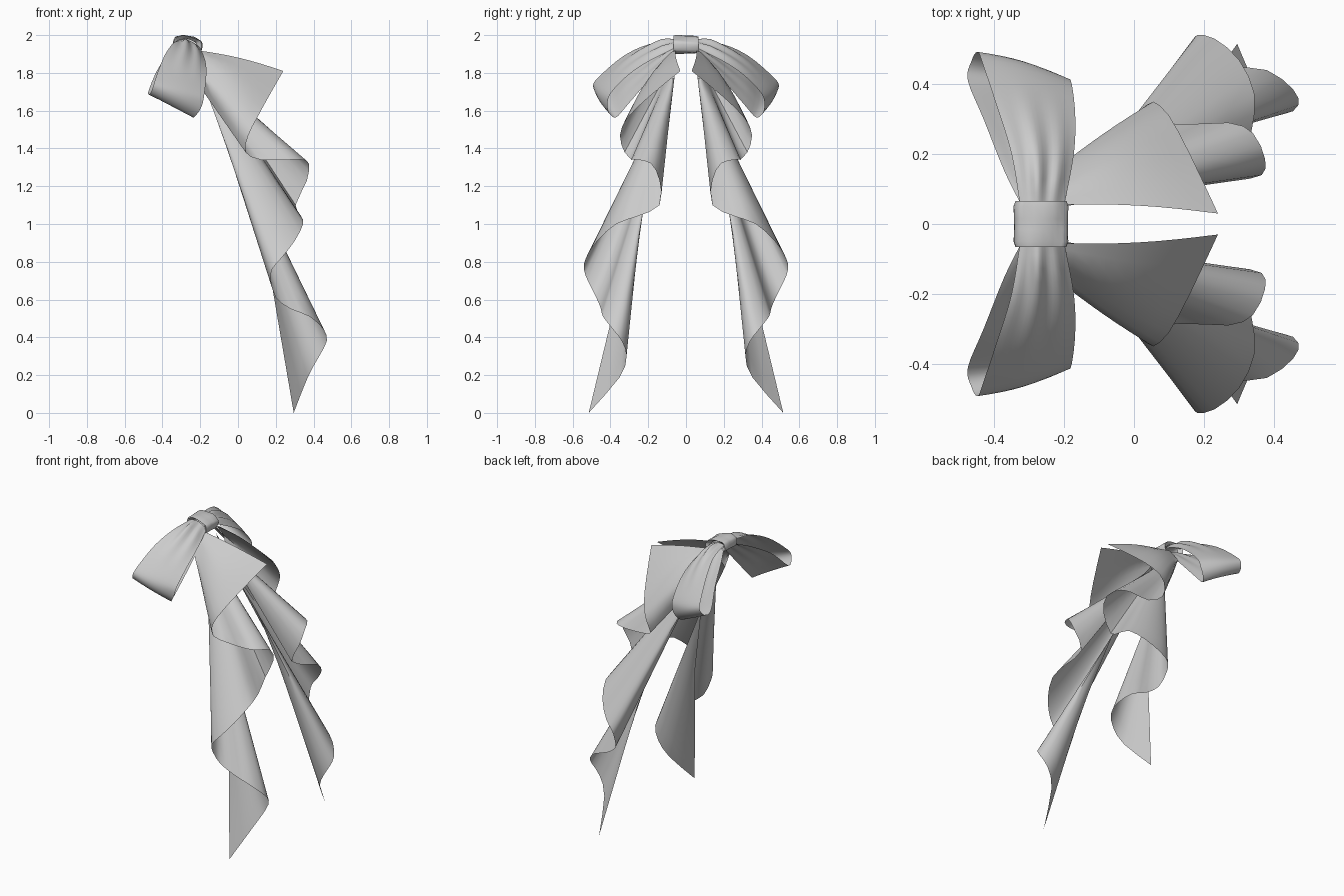
import bpy, math
from mathutils import Vector

if "Cube" in bpy.data.objects:
    bpy.data.objects.remove(bpy.data.objects["Cube"])


def spline(points, sub):
    """Catmull-Rom curve through the points."""
    p = [Vector(q) for q in points]
    p = [2 * p[0] - p[1]] + p + [2 * p[-1] - p[-2]]
    out = []
    for i in range(1, len(p) - 2):
        a, b, c, d = p[i - 1:i + 3]
        for k in range(sub):
            t = k / sub
            out.append(0.5 * (2 * b + (c - a) * t + (2 * a - 5 * b + 4 * c - d) * t * t
                              + (3 * b - a - 3 * c + d) * t ** 3))
    return out + [p[-2]]


def grid_object(name, rows, mirror=True, wrap=False):
    """Smooth sheet from rows of points, optionally mirrored across y."""
    n = len(rows[0])
    verts = [v for r in rows for v in r]
    faces = []
    for i in range(len(rows) - 1):
        for j in range(n if wrap else n - 1):
            k = (j + 1) % n
            faces.append((i * n + j, i * n + k, (i + 1) * n + k, (i + 1) * n + j))
    me = bpy.data.meshes.new(name)
    me.from_pydata(verts, [], faces)
    ob = bpy.data.objects.new(name, me)
    bpy.context.collection.objects.link(ob)
    if mirror:
        m = ob.modifiers.new("mirror", 'MIRROR')
        m.use_axis = (False, True, False)
        m.use_mirror_merge = False
    bpy.ops.object.select_all(action='DESELECT')
    ob.select_set(True)
    bpy.context.view_layer.objects.active = ob
    bpy.ops.object.shade_smooth_by_angle(angle=math.radians(50))
    return ob


# Bow loops: lofted between the outer and inner edge of the folded ribbon
edge_a = spline([(-.325, .05, 1.97), (-.35, .2, 1.95), (-.39, .33, 1.89), (-.43, .45, 1.79),
                 (-.447, .492, 1.735), (-.465, .465, 1.69), (-.475, .41, 1.70),
                 (-.43, .3, 1.81), (-.37, .15, 1.90), (-.32, .05, 1.94)], 4)
edge_b = spline([(-.20, .05, 1.935), (-.172, .2, 1.86), (-.168, .31, 1.785), (-.178, .40, 1.69),
                 (-.19, .415, 1.63), (-.215, .405, 1.585), (-.24, .37, 1.565),
                 (-.23, .31, 1.63), (-.21, .18, 1.78), (-.21, .05, 1.91)], 4)
rows = []
n = len(edge_a) - 1
for i, (a, b) in enumerate(zip(edge_a, edge_b)):
    top = i < n * 0.5
    y = (a.y + b.y) / 2
    near = max(0, 1 - abs(y - .12) / .26)   # pleats fade outwards
    grip = min(1, max(0, (y - .05) / .05))  # flatter inside the knot
    row = []
    for j in range(19):
        v = j / 18
        p = a.lerp(b, v)
        arch = math.sin(math.pi * v)
        p.z += (.035 if top else .012) * arch * near * (.8 + .2 * grip)
        p.z += .012 * near * arch * grip * math.cos(5 * math.pi * v) * (1 if top else .4)
        p.y += .012 * arch * (1 - near) * grip
        row.append(p)
    rows.append(row)
grid_object("bow_loops", rows)

# Tails: ruled sheet from a gathered upper edge to a spiralling lower edge
lower = [(.24, .03, 1.81), (.16, .20, 1.67), (.10, .31, 1.56), (.055, .35, 1.47),
         (.04, .325, 1.38), (.12, .285, 1.34), (.27, .29, 1.34), (.34, .26, 1.34),
         (.375, .185, 1.32), (.365, .14, 1.23), (.305, .14, 1.10), (.335, .26, 1.04),
         (.345, .37, 1.00), (.30, .47, .91), (.23, .53, .82), (.18, .54, .76),
         (.175, .52, .70), (.20, .475, .61), (.28, .45, .55), (.38, .44, .51),
         (.455, .385, .44), (.47, .34, .38), (.43, .315, .30), (.37, .35, .19),
         (.295, .515, .0)]
upper_keys = {0: (-.22, .055, 1.92), 1: (-.22, .08, 1.91), 3: (-.22, .16, 1.81),
              4: (-.19, .15, 1.71), 7: (-.19, .08, 1.80), 10: (-.20, .05, 1.87),
              12: (-.18, .07, 1.78), 15: (-.16, .10, 1.68), 18: (-.09, .13, 1.55),
              21: (.01, .18, 1.36), 24: (.15, .31, .85)}
SUB = 2
keys = sorted(upper_keys)
rows = []
for i, low in enumerate(spline(lower, SUB)):
    t = i / SUB
    k0 = max(k for k in keys if k <= t)
    k1 = min(k for k in keys if k >= t)
    f = (t - k0) / (k1 - k0) if k1 > k0 else 0
    up = Vector(upper_keys[k0]).lerp(Vector(upper_keys[k1]), f)
    # first turn billows slightly upwards and outwards
    puff = .03 * max(0, 1 - abs(t - 1.2) / 2.8)
    rows.append([up.lerp(low, j / 8) + puff * math.sin(math.pi * j / 8) * Vector((0, .6, .8))
                 for j in range(9)])
grid_object("ribbon_tails", rows)

# Knot: tilted, slightly puffed band, its ends tucked in onto the ribbon
rows = []
for y, s in [(-.045, .60), (-.062, .86), (-.066, .95), (-.05, 1.02), (-.015, 1.0),
             (.015, 1.0), (.05, 1.02), (.066, .95), (.062, .86), (.045, .60)]:
    ring = []
    for k in range(28):
        a = 2 * math.pi * k / 28
        c, d = math.cos(a), math.sin(a)
        u = .076 * s * math.copysign(abs(c) ** .7, c)
        w = .043 * s * math.copysign(abs(d) ** .8, d) + .003 * math.sin(5 * a + 20 * y)
        ring.append((-.266 + u + .15 * w, y, 1.95 + w - .18 * u))
    rows.append(ring)
grid_object("knot", rows, mirror=False, wrap=True)
